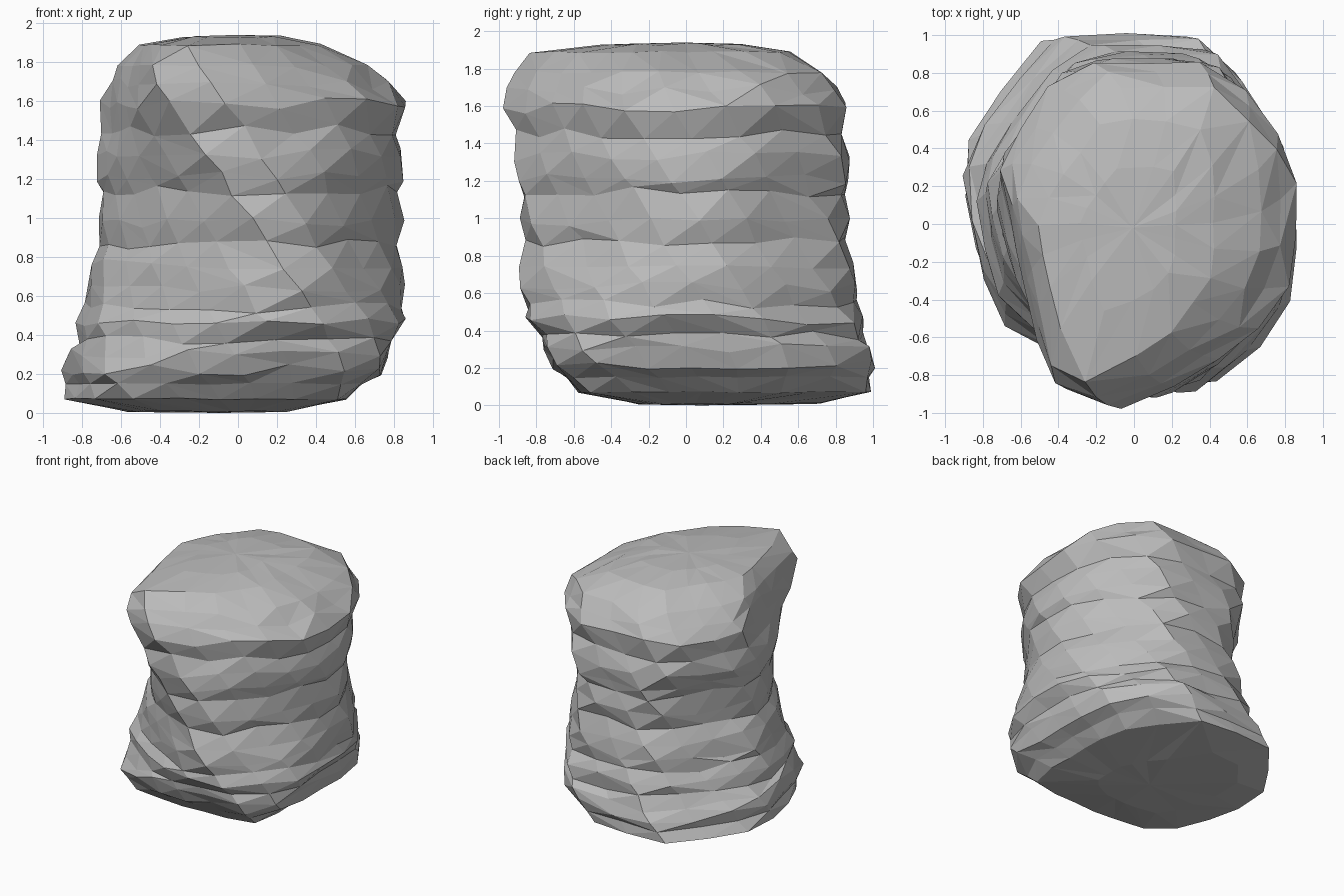
import bpy, bmesh, math, random
from math import cos, radians

random.seed(7)
old = bpy.data.objects.get("Cube")
if old:
    bpy.data.objects.remove(old, do_unlink=True)

SIDES = 20
SOFTNESS = 24
CROWN = 1.94

# Directions in which each section's reach from the axis is given
DIRECTIONS = [radians(d) for d in (0, 35, 90, 145, 192, 215, 240, 270, 300, 325)]

# Height of each section, then its reach in those directions
SECTIONS = [
    (.01, (.25, .3, .75, .75, .5, .5, .4, .25, .25, .3)),
    (.07, (.55, .7, 1, .97, .84, .83, .76, .57, .72, .75)),
    (.2, (.72, .9, 1, .94, .84, .9, .82, .69, .89, .95)),
    (.45, (.85, .88, .95, .81, .8, .82, .74, .85, .97, .93)),
    (.65, (.84, .86, .89, .75, .74, .7, .7, .9, .96, .86)),
    (.95, (.84, .8, .86, .69, .69, .64, .72, .92, .91, .78)),
    (1.25, (.83, .82, .86, .74, .68, .65, .83, .92, .88, .82)),
    (1.4, (.83, .85, .86, .78, .67, .71, .94, 1, .85, .84)),
    (1.6, (.86, .88, .85, .78, .63, .81, 1, .97, .84, .85)),
    (1.76, (.71, .85, .76, .65, .6, .89, 1.03, .95, .76, .7)),
    (1.89, (.42, .58, .55, .45, .5, .72, .92, .89, .61, .5)),
    (1.93, (.22, .35, .3, .25, .28, .4, .5, .6, .35, .3)),
]

# Ring heights with the ledge inset of each
RINGS = [(.01, 1), (.07, 1), (.15, .98), (.22, 1.01), (.3, 1), (.37, .97), (.46, 1.01),
         (.54, .98), (.63, 1.01), (.76, 1.01), (.87, .98), (.98, 1.01), (1.14, .98),
         (1.21, 1.01), (1.33, 1.01), (1.45, .97), (1.59, 1.01),
         (1.69, 1), (1.78, 1), (1.89, 1), (1.93, 1)]


def reach_at(z):
    for (z0, low), (z1, high) in zip(SECTIONS, SECTIONS[1:]):
        if z <= z1:
            t = (z - z0) / (z1 - z0)
            return [a + (b - a) * t for a, b in zip(low, high)]


def radius(reach, angle):
    # rounded polygon bounded by one flat per direction
    total = sum((max(0, cos(angle - d)) / r) ** SOFTNESS for d, r in zip(DIRECTIONS, reach))
    return total ** (-1 / SOFTNESS)


bm = bmesh.new()
rings = []
for z, inset in RINGS:
    reach = reach_at(z)
    # the vertex columns follow the ridge that twists around the front
    ridge = radians(318 - 44 * z)
    wobble = .03 if .2 < z < 1.7 else .006
    ring = []
    for i in range(SIDES):
        angle = ridge + math.tau * i / SIDES
        r = radius(reach, angle) * inset * (1 + random.uniform(-.012, .015))
        height = min(CROWN, max(0, z + random.uniform(-wobble, wobble)))
        ring.append(bm.verts.new((r * cos(angle), r * math.sin(angle), height)))
    rings.append(ring)

# Side faces, split along the outer diagonal so creases run cleanly
for low, high in zip(rings, rings[1:]):
    for i in range(SIDES):
        j = (i + 1) % SIDES
        a, b, c, d = low[i], low[j], high[j], high[i]
        if (a.co + c.co).xy.length > (b.co + d.co).xy.length:
            bm.faces.new((a, b, c))
            bm.faces.new((a, c, d))
        else:
            bm.faces.new((a, b, d))
            bm.faces.new((b, c, d))

# Closed base and crown
for ring, height in ((rings[0][::-1], 0), (rings[-1], CROWN)):
    centre = bm.verts.new((sum(v.co.x for v in ring) / SIDES,
                           sum(v.co.y for v in ring) / SIDES, height))
    for i in range(SIDES):
        bm.faces.new((ring[i], ring[(i + 1) % SIDES], centre))

bmesh.ops.recalc_face_normals(bm, faces=bm.faces)
mesh = bpy.data.meshes.new("rock_column")
bm.to_mesh(mesh)
bm.free()

stone = bpy.data.materials.new("grey_stone")
stone.use_nodes = True
colour = (.5, .5, .5, 1)
stone.diffuse_color = colour
stone.node_tree.nodes["Principled BSDF"].inputs["Base Color"].default_value = colour
mesh.materials.append(stone)
rock = bpy.data.objects.new("rock_column", mesh)
bpy.context.collection.objects.link(rock)
